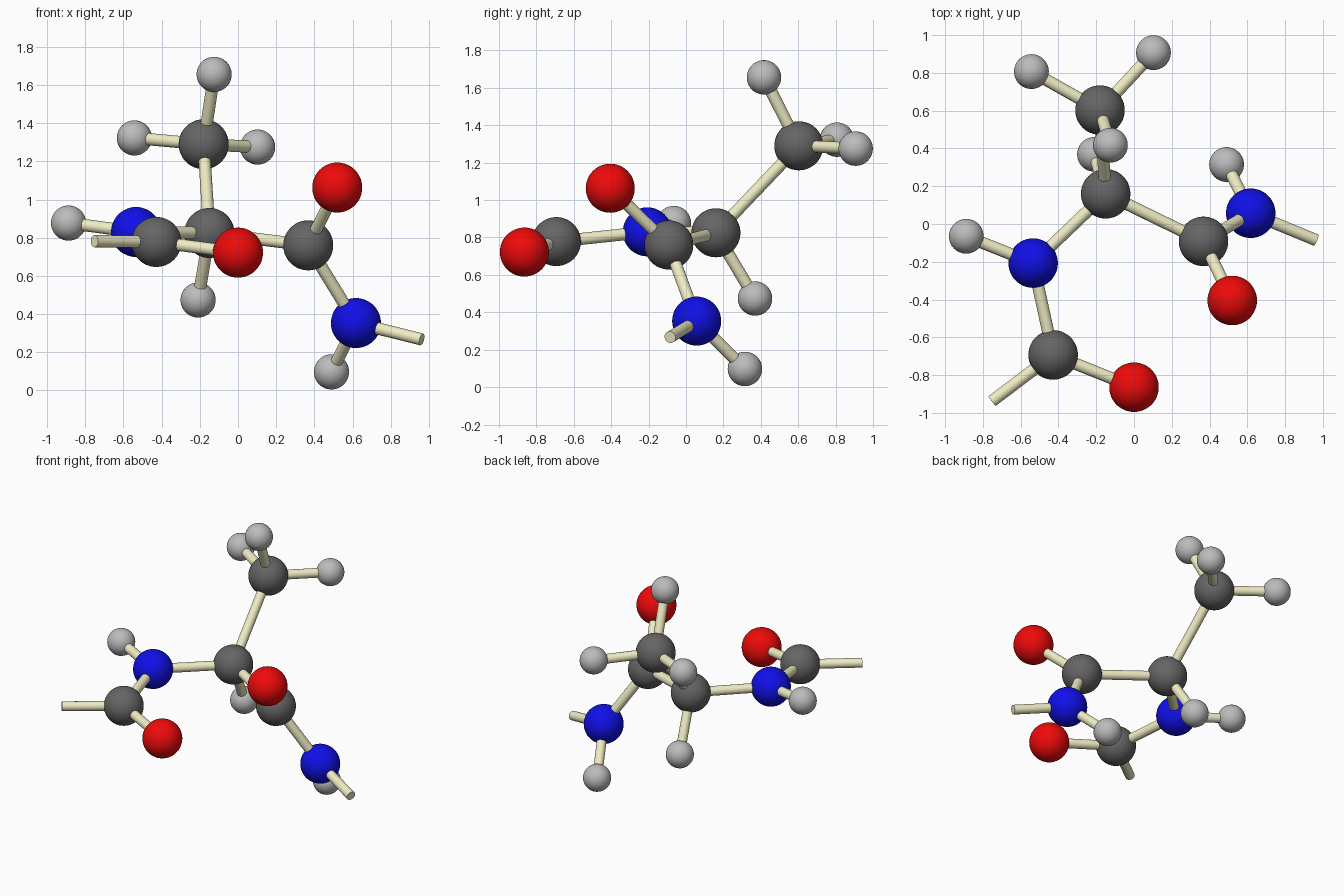
import bpy
from mathutils import Vector

if "Cube" in bpy.data.objects:
    bpy.data.objects.remove(bpy.data.objects["Cube"])

BALL_R, H_R, BOND_R = 0.131, 0.092, 0.032


def material(name, rgb):
    m = bpy.data.materials.new(name)
    m.diffuse_color = (*rgb, 1)
    m.use_nodes = True
    m.node_tree.nodes["Principled BSDF"].inputs["Base Color"].default_value = m.diffuse_color
    return m


mats = {
    "carbon": material("dark_grey", (0.13, 0.13, 0.13)),
    "nitrogen": material("blue", (0.005, 0.005, 0.8)),
    "oxygen": material("red", (0.85, 0.003, 0.003)),
    "hydrogen": material("light_grey", (0.5, 0.5, 0.5)),
    "bond": material("cream", (0.87, 0.84, 0.55)),
}

# atom: element, centre
atoms = {
    "alpha_carbon": ("carbon", (-0.15, 0.16, 0.825)),
    "methyl_carbon": ("carbon", (-0.18, 0.603, 1.29)),
    "left_carbonyl_carbon": ("carbon", (-0.428, -0.693, 0.778)),
    "right_carbonyl_carbon": ("carbon", (0.368, -0.092, 0.76)),
    "left_nitrogen": ("nitrogen", (-0.534, -0.207, 0.83)),
    "right_nitrogen": ("nitrogen", (0.618, 0.057, 0.353)),
    "left_oxygen": ("oxygen", (0.0, -0.864, 0.722)),
    "right_oxygen": ("oxygen", (0.52, -0.405, 1.063)),
    "alpha_hydrogen": ("hydrogen", (-0.209, 0.369, 0.474)),
    "left_amide_hydrogen": ("hydrogen", (-0.888, -0.065, 0.877)),
    "right_amide_hydrogen": ("hydrogen", (0.49, 0.315, 0.097)),
    "methyl_hydrogen_left": ("hydrogen", (-0.543, 0.807, 1.323)),
    "methyl_hydrogen_right": ("hydrogen", (0.103, 0.907, 1.275)),
    "methyl_hydrogen_top": ("hydrogen", (-0.125, 0.417, 1.656)),
}
bonds = [
    ("alpha_carbon", "methyl_carbon"),
    ("alpha_carbon", "left_nitrogen"),
    ("alpha_carbon", "right_carbonyl_carbon"),
    ("alpha_carbon", "alpha_hydrogen"),
    ("left_nitrogen", "left_amide_hydrogen"),
    ("left_nitrogen", "left_carbonyl_carbon"),
    ("left_carbonyl_carbon", "left_oxygen"),
    ("right_carbonyl_carbon", "right_oxygen"),
    ("right_carbonyl_carbon", "right_nitrogen"),
    ("right_nitrogen", "right_amide_hydrogen"),
    ("methyl_carbon", "methyl_hydrogen_left"),
    ("methyl_carbon", "methyl_hydrogen_right"),
    ("methyl_carbon", "methyl_hydrogen_top"),
]
# open chain ends: atom, free end point
stubs = [
    ("left_carbonyl_carbon", (-0.752, -0.938, 0.782)),
    ("right_nitrogen", (0.963, -0.085, 0.267)),
]


def ball(name, element, centre):
    r = H_R if element == "hydrogen" else BALL_R
    bpy.ops.mesh.primitive_uv_sphere_add(segments=48, ring_count=24, radius=r, location=centre)
    ob = bpy.context.object
    ob.name = name
    ob.data.materials.append(mats[element])
    bpy.ops.object.shade_smooth()


def rod(name, a, b):
    a, b = Vector(a), Vector(b)
    d = b - a
    bpy.ops.mesh.primitive_cylinder_add(vertices=24, radius=BOND_R, depth=d.length,
                                        location=(a + b) / 2,
                                        rotation=d.to_track_quat('Z', 'Y').to_euler())
    ob = bpy.context.object
    ob.name = name
    ob.data.materials.append(mats["bond"])
    bpy.ops.object.shade_smooth_by_angle()


# atoms
for name, (element, centre) in atoms.items():
    ball(name, element, centre)

# bonds between atoms, then the open ends
for a, b in bonds:
    rod(f"bond_{a}_to_{b}", atoms[a][1], atoms[b][1])
for a, end in stubs:
    rod(f"open_bond_{a}", atoms[a][1], end)
